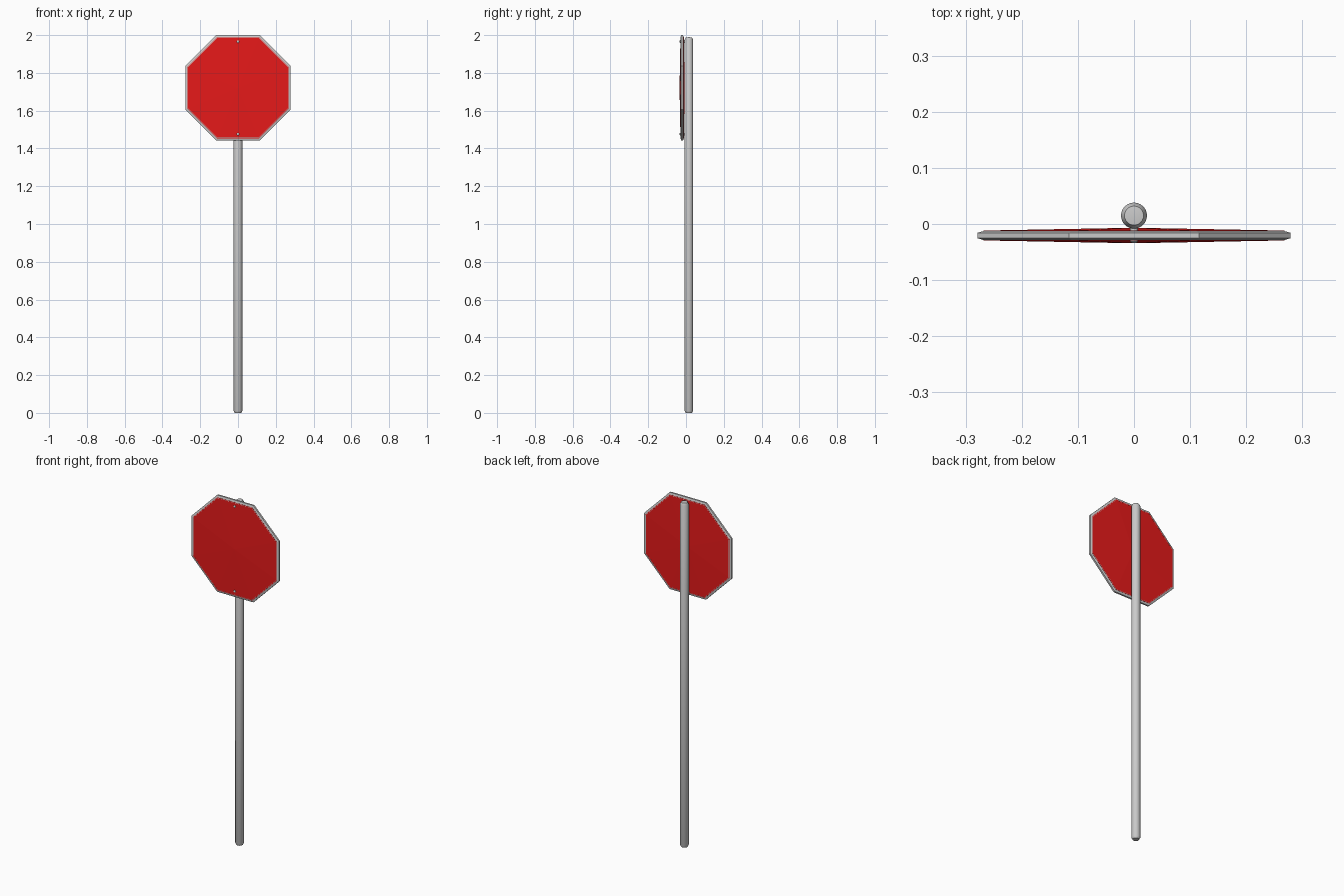
import bpy, bmesh, math

if "Cube" in bpy.data.objects:
    bpy.data.objects.remove(bpy.data.objects["Cube"])

CZ, CY = 1.721, -0.0205      # sign centre height and depth


def material(name, colour):
    m = bpy.data.materials.new(name)
    m.diffuse_color = colour
    m.use_nodes = True
    m.node_tree.nodes["Principled BSDF"].inputs["Base Color"].default_value = m.diffuse_color
    return m


def lathe(name, profile, sides, place, phase=0.0, closed=False, mat=None, smooth=False):
    """Spin (radius, offset) points; place maps (u, v, offset) to xyz."""
    bm = bmesh.new()
    rings = []
    for r, h in profile:
        if r == 0:
            rings.append([bm.verts.new(place(0, 0, h))] * sides)
        else:
            rings.append([bm.verts.new(place(r * math.cos(a), r * math.sin(a), h))
                          for a in (phase + math.tau * i / sides for i in range(sides))])
    pairs = list(zip(rings, rings[1:]))
    if closed:
        pairs.append((rings[-1], rings[0]))
    for a, b in pairs:
        for i in range(sides):
            j = (i + 1) % sides
            bm.faces.new(list(dict.fromkeys((a[i], a[j], b[j], b[i]))))
    bmesh.ops.recalc_face_normals(bm, faces=bm.faces)
    me = bpy.data.meshes.new(name)
    bm.to_mesh(me)
    bm.free()
    ob = bpy.data.objects.new(name, me)
    bpy.context.collection.objects.link(ob)
    if mat:
        me.materials.append(mat)
    if smooth:
        bpy.ops.object.select_all(action='DESELECT')
        ob.select_set(True)
        bpy.context.view_layer.objects.active = ob
        bpy.ops.object.shade_smooth_by_angle(angle=math.radians(35))
    return ob


def facing(z):
    # axis along y, centred at height z
    return lambda u, v, h: (u, CY + h, z + v)


K = 1 / math.cos(math.pi / 8)   # apothem to corner radius
red = material("sign_red", (0.8, 0.01, 0.01, 1))

# Post with chamfered ends
lathe("post", [(0, 0), (0.017, 0), (0.0232, 0.012), (0.0232, 1.975), (0.017, 1.987), (0, 1.989)],
      24, lambda u, v, h: (u, 0.015 + v, h), smooth=True)

# Octagonal panel, slightly raised to the centre on both faces
lathe("sign_panel", [(0, -0.0138), (0.268 * K, -0.0088), (0.268 * K, 0.0088), (0, 0.0138)],
      8, facing(CZ), math.pi / 8, mat=red)

# Octagonal rim with chamfered outer edge
lathe("sign_rim", [(0.264 * K, -0.0092), (0.279 * K, -0.0048),
                   (0.279 * K, 0.0048), (0.264 * K, 0.0092)],
      8, facing(CZ), math.pi / 8, closed=True)

# Bolts through the panel into the post
for label, dz in (("upper", 0.245), ("lower", -0.245)):
    lathe(label + "_bolt", [(0, -0.0135), (0.004, -0.013), (0.007, -0.0105), (0.007, 0.02), (0, 0.02)],
          12, facing(CZ + dz), smooth=True)
